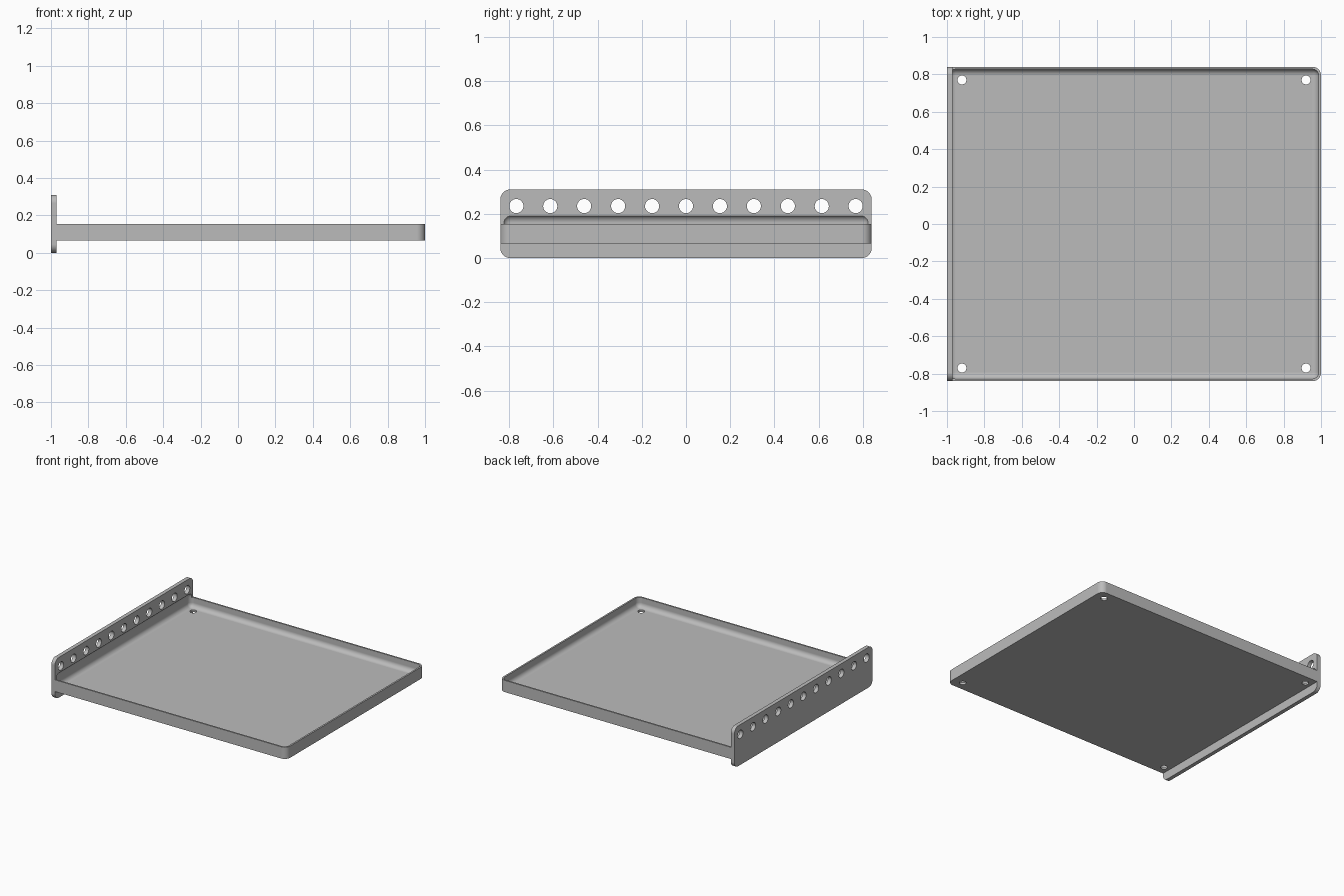
import bpy
import bmesh
import math
from mathutils import Matrix, Vector

if "Cube" in bpy.data.objects:
    bpy.data.objects.remove(bpy.data.objects["Cube"], do_unlink=True)

HALF_Y = 0.84
PANEL_X = -0.97
FLOOR = 0.08
RIM = 0.155

grey = bpy.data.materials.new("plain grey")
grey.use_nodes = True
grey.diffuse_color = (0.5, 0.5, 0.5, 1)
grey.node_tree.nodes["Principled BSDF"].inputs["Base Color"].default_value = (0.5, 0.5, 0.5, 1)


def finish(name, bm):
    mesh = bpy.data.meshes.new(name)
    bm.normal_update()
    bm.to_mesh(mesh)
    bm.free()
    mesh.materials.append(grey)
    obj = bpy.data.objects.new(name, mesh)
    bpy.context.collection.objects.link(obj)
    return obj


def rounded_box(name, low, high, radius, pick, segments=8):
    """Box between two corners with the edges chosen by pick(edge) rounded."""
    low, high = Vector(low), Vector(high)
    bm = bmesh.new()
    size = high - low
    bmesh.ops.create_cube(bm, size=1, matrix=Matrix.Translation((low + high) / 2)
                          @ Matrix.Diagonal((*size, 1)))
    edges = [e for e in bm.edges if pick(e)]
    bmesh.ops.bevel(bm, geom=edges, offset=radius, segments=segments,
                    profile=0.5, affect='EDGES')
    return finish(name, bm)


def drills(name, centres, radius, depth, rotation):
    """Several round cutters in one mesh."""
    bm = bmesh.new()
    for centre in centres:
        bmesh.ops.create_cone(bm, cap_ends=True, segments=32, radius1=radius,
                              radius2=radius, depth=depth,
                              matrix=Matrix.Translation(centre) @ rotation)
    return finish(name, bm)


def cut(obj, *cutters):
    for cutter in cutters:
        cutter.hide_render = True
        mod = obj.modifiers.new("cut", 'BOOLEAN')
        mod.operation = 'DIFFERENCE'
        mod.solver = 'EXACT'
        mod.object = cutter
    graph = bpy.context.evaluated_depsgraph_get()
    result = bpy.data.meshes.new_from_object(obj.evaluated_get(graph))
    obj.modifiers.clear()
    obj.data = result


def along(edge, axis):
    d = edge.verts[0].co - edge.verts[1].co
    return abs(d[axis]) > 0.999 * d.length


# Tray body, rounded on its two free corners
tray = rounded_box("tray", (PANEL_X, -HALF_Y, 0.065), (1, HALF_Y, RIM), 0.045,
                   lambda e: along(e, 2) and e.verts[0].co.x > 0)

# Upright end panel, rounded in its own plane
panel = rounded_box("end_panel", (-1, -HALF_Y, 0), (PANEL_X, HALF_Y, 0.31), 0.045,
                    lambda e: along(e, 0))

# Soft-edged hollow, which also bites a little into the panel
hollow = rounded_box("hollow_cutter", (-0.987, -0.828, FLOOR), (0.987, 0.828, 0.195),
                     0.035, lambda e: True)

# Mounting holes in the floor and a row of holes along the panel
floor_drills = drills("floor_hole_cutter",
                      [(x, y, FLOOR) for x in (-0.92, 0.92) for y in (-0.77, 0.77)],
                      0.024, 0.2, Matrix.Identity(4))
panel_drills = drills("panel_hole_cutter",
                      [(PANEL_X, 0.1535 * i, 0.235) for i in range(-5, 6)],
                      0.032, 0.2, Matrix.Rotation(math.pi / 2, 4, 'Y'))

cut(tray, hollow, floor_drills)
cut(panel, hollow, panel_drills)
for cutter in (hollow, floor_drills, panel_drills):
    bpy.data.objects.remove(cutter, do_unlink=True)

# Smooth curves, crisp edges, flat large faces
bpy.ops.object.select_all(action='DESELECT')
for obj in (tray, panel):
    obj.select_set(True)
bpy.context.view_layer.objects.active = tray
bpy.ops.object.shade_smooth_by_angle(angle=math.radians(30))
for obj in (tray, panel):
    mod = obj.modifiers.new("flat faces", 'WEIGHTED_NORMAL')
    mod.keep_sharp = True
